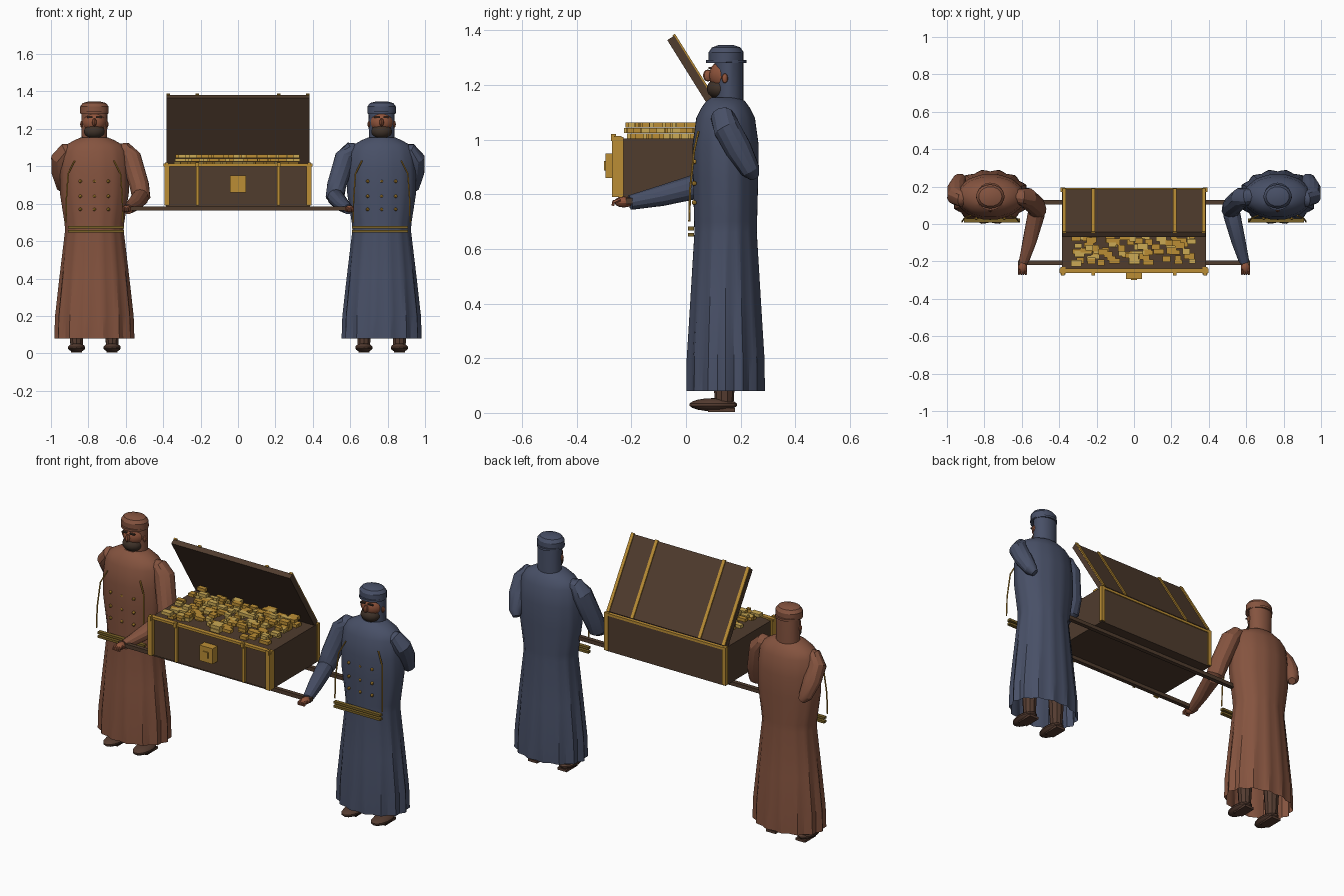
import bpy, bmesh, math, random
from mathutils import Vector, Matrix

random.seed(4)
cube = bpy.data.objects.get("Cube")
if cube:
    bpy.data.objects.remove(cube, do_unlink=True)


def material(name, r, g, b):
    m = bpy.data.materials.new(name)
    m.use_nodes = True
    m.diffuse_color = (r, g, b, 1)
    bsdf = next(n for n in m.node_tree.nodes if n.type == 'BSDF_PRINCIPLED')
    bsdf.inputs["Base Color"].default_value = (r, g, b, 1)
    return m


BLUE = material("blue cloth", .065, .08, .135)
RED = material("russet cloth", .235, .088, .05)
WOOD = material("dark wood", .08, .045, .027)
GOLD = material("gold", .5, .27, .035)
PALE = material("pale gold", .6, .4, .09)
BRASS = material("dull brass", .19, .12, .02)
SKIN = material("skin", .28, .09, .045)
BEARD = material("beard brown", .05, .032, .022)
LEATHER = material("shoe leather", .09, .045, .03)


def finish(name, bm, *mats, smooth=True):
    bmesh.ops.recalc_face_normals(bm, faces=bm.faces)
    mesh = bpy.data.meshes.new(name)
    bm.to_mesh(mesh)
    bm.free()
    for m in mats:
        mesh.materials.append(m)
    ob = bpy.data.objects.new(name, mesh)
    bpy.context.collection.objects.link(ob)
    if smooth:
        bpy.ops.object.select_all(action='DESELECT')
        ob.select_set(True)
        bpy.context.view_layer.objects.active = ob
        bpy.ops.object.shade_smooth_by_angle(angle=math.radians(28))
    return ob


def add_box(bm, centre, size, tilt=0):
    mat = Matrix.Translation(centre) @ Matrix.Rotation(tilt, 4, 'X') @ Matrix.Diagonal((*size, 1))
    return bmesh.ops.create_cube(bm, size=1, matrix=mat)["verts"]


def box(name, centre, size, mat, tilt=0):
    bm = bmesh.new()
    add_box(bm, centre, size, tilt)
    return finish(name, bm, mat, smooth=False)


def ball(name, centre, radii, mat, u=14, v=9):
    bm = bmesh.new()
    bmesh.ops.create_uvsphere(bm, u_segments=u, v_segments=v, radius=1,
                              matrix=Matrix.Translation(centre) @ Matrix.Diagonal((*radii, 1)))
    return finish(name, bm, mat)


def loft(name, rings, mat, cap_start=True, cap_end=True):
    """Skin a list of equally long point rings."""
    bm = bmesh.new()
    loops = [[bm.verts.new(p) for p in ring] for ring in rings]
    n = len(loops[0])
    for a, b in zip(loops, loops[1:]):
        for i in range(n):
            j = (i + 1) % n
            bm.faces.new((a[i], a[j], b[j], b[i]))
    if cap_start:
        bm.faces.new(loops[0])
    if cap_end:
        bm.faces.new(loops[-1])
    return finish(name, bm, mat)


def tube(name, pts, radii, mat, n=10):
    pts = [Vector(p) for p in pts]
    rings = []
    for k, p in enumerate(pts):
        t = (pts[min(k + 1, len(pts) - 1)] - pts[max(k - 1, 0)]).normalized()
        u = t.cross(Vector((.3, 1, .2))).normalized()
        w = t.cross(u)
        rings.append([p + radii[k] * (u * math.cos(a) + w * math.sin(a))
                      for a in (math.tau * i / n for i in range(n))])
    return loft(name, rings, mat)


def oval(x, y, z, rx, ry, n, pleat=0, folds=14):
    ring = []
    for i in range(n):
        a = math.tau * i / n
        f = 1 + pleat * math.cos(folds * a)
        ring.append((x + rx * f * math.cos(a), y + ry * f * math.sin(a), z))
    return ring


# Pleated robe profile: height, half width, half depth, pleat depth
ROBE = [(.08, .206, .142, .04), (.2, .203, .141, .035), (.4, .183, .13, .025),
        (.66, .154, .115, .015), (.7, .158, .116, .012), (.86, .183, .12, .01),
        (.98, .182, .122, .008), (1.08, .172, .108, .006), (1.115, .15, .09, 0),
        (1.14, .106, .072, 0), (1.155, .07, .052, 0)]
# Hood profile: height, half width, half depth, centre y
HOOD = [(1.13, .068, .053, .158), (1.28, .07, .053, .158), (1.285, .076, .064, .147),
        (1.32, .076, .064, .147), (1.338, .062, .052, .147), (1.347, .03, .026, .147)]


def bearer(side, label, cloth):
    cx = .768 * side

    def at(dx, y, z):
        return (cx + dx * side, y, z)

    def part(name):
        return label + "_" + name

    loft(part("robe"), [oval(cx, .145, z, rx, ry, 56, p) for z, rx, ry, p in ROBE], cloth, False)
    loft(part("hood"), [oval(cx, y, z, rx, ry, 20) for z, rx, ry, y in HOOD], cloth)
    tube(part("cap_band"), [at(0, .147, 1.28), at(0, .147, 1.292)], [.074, .074], cloth, 20)

    # Face
    ball(part("face"), at(0, .134, 1.235), (.06, .05, .055), SKIN)
    ball(part("nose"), at(0, .08, 1.235), (.012, .018, .022), SKIN, 8, 6)
    ball(part("beard"), at(0, .126, 1.187), (.057, .05, .04), BEARD)
    for e in (-1, 1):
        ball(part("ear"), at(.068 * e, .142, 1.225), (.008, .012, .018), SKIN, 8, 6)
        box(part("brow"), at(.025 * e, .088, 1.262), (.03, .012, .007), BEARD)

    # Legs and shoes
    for e in (-1, 1):
        x = .095 * e
        tube(part("leg"), [at(x, .14, .03), at(x, .14, .3)], [.034, .05], LEATHER)
        ball(part("shoe"), at(x, .1, .03), (.048, .088, .024), LEATHER)
        box(part("sole"), at(x, .13, .011), (.06, .1, .014), LEATHER)

    # Arm that carries the pole
    tube(part("upper_sleeve"), [at(-.1, .15, 1.09), at(-.165, .145, 1.085), at(-.195, .14, 1.05),
                                at(-.24, .1, .9), at(-.25, .075, .835), at(-.242, .055, .81)],
         [.03, .045, .055, .053, .05, .03], cloth, 12)
    tube(part("forearm_sleeve"), [at(-.25, .09, .84), at(-.245, .05, .832), at(-.21, -.09, .795),
                                  at(-.178, -.205, .77)], [.03, .046, .038, .027], cloth, 12)
    ball(part("hand"), at(-.172, -.228, .772), (.025, .035, .02), SKIN, 10, 7)
    for i in range(4):
        x = -.19 + .012 * i
        tube(part("finger"), [at(x, -.24, .78), at(x, -.265, .772), at(x, -.268, .758)],
             [.007, .007, .005], SKIN, 6)

    # Arm folded behind the back
    tube(part("folded_sleeve"), [at(.1, .14, 1.09), at(.15, .135, 1.08), at(.182, .15, 1.04),
                                 at(.18, .19, .97), at(.165, .235, .89), at(.15, .25, .865)],
         [.03, .045, .051, .05, .037, .02], cloth, 12)

    # Belt, cords and buttons
    for z in (.652, .675):
        box(part("belt"), at(-.008, .018, z), (.3, .022, .013), BRASS)
    for e in (-1, 1):
        tube(part("cord"), [at(.105 * e, .045, 1.03), at(.14 * e, .03, .96), at(.15 * e, .015, .82),
                            at(.152 * e, .012, .7)], [.004] * 4, GOLD, 6)
    for x in (-.075, 0, .075):
        for z in (.77, .84, .92):
            ball(part("button"), at(x, .03, z), (.009, .009, .009), GOLD, 8, 6)


bearer(1, "left_bearer", BLUE)
bearer(-1, "right_bearer", RED)

# Carrying poles and cross slats
for y, half in ((-.208, .62), (.115, .62)):
    box("pole", (0, y, .775), (2 * half, .024, .022), WOOD)

# Chest body with gold rim and bands
box("chest_body", (0, -.03, .895), (.77, .435, .22), WOOD)
box("front_rim", (0, -.25, 1.007), (.795, .026, .014), GOLD)
box("back_rim", (0, .185, 1.0), (.78, .016, .014), GOLD)
box("lock_plate", (0, -.272, .905), (.085, .045, .09), GOLD)
box("lock_bar", (0, -.296, .905), (.03, .008, .035), GOLD)
for x in (-.38, -.217, .217, .38):
    corner = abs(x) > .3
    if corner:
        box("corner_band", (x, -.25, .9), (.028, .042, .22), GOLD)
        box("back_corner_band", (x, .183, .9), (.024, .022, .22), GOLD)
    else:
        box("front_band", (x, -.25, .9), (.016, .026, .22), GOLD)
    box("rim_stud", (x, -.266, 1.008), (.018, .018, .026), GOLD)

# Open lid leaning over the hoard
HINGE = Vector((0, .172, 1.008))
TILT = math.radians(122)
ALONG = Vector((0, math.cos(TILT), math.sin(TILT)))
OUT = Vector((0, math.sin(TILT), -math.cos(TILT)))
box("lid", HINGE + ALONG * .215, (.765, .43, .03), WOOD, TILT)
for x in (-.372, -.217, .217, .372):
    box("lid_band", HINGE + ALONG * .217 + OUT * .016 + Vector((x, 0, 0)),
        (.018, .436, .01), GOLD, TILT)

# Heap of gold bars
bm = bmesh.new()
for layer, count in ((0, 75), (1, 65), (2, 55)):
    for _ in range(count):
        size = (random.uniform(.03, .06), random.uniform(.022, .035), .018)
        centre = (random.uniform(-.315, .315), random.uniform(-.21, .12), 1.014 + .02 * layer)
        shade = int(random.random() < .35)
        for v in add_box(bm, centre, size):
            for f in v.link_faces:
                f.material_index = shade
finish("gold_bars", bm, GOLD, PALE, smooth=False)
